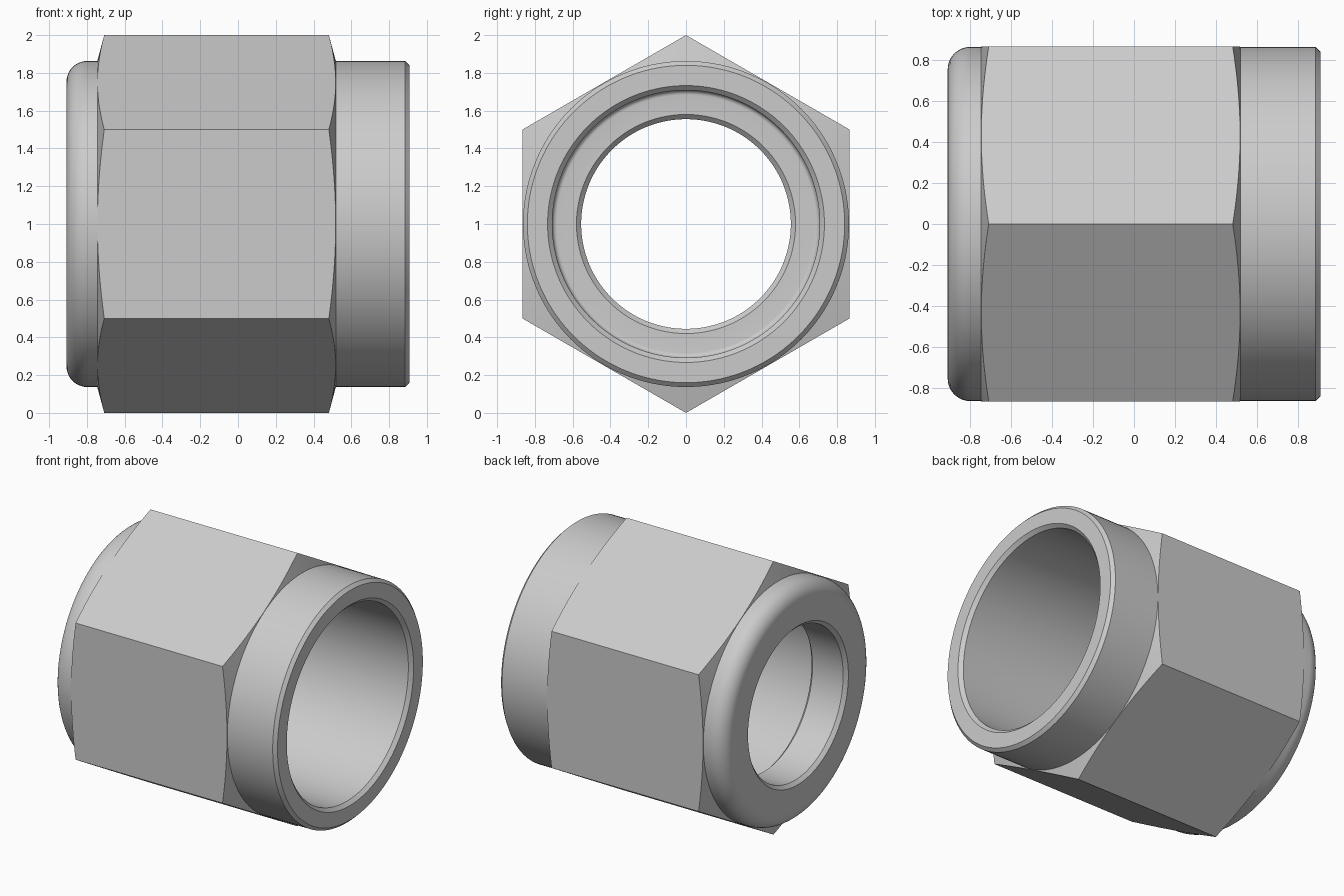
import bpy, bmesh, math
from mathutils import Matrix

cube = bpy.data.objects.get("Cube")
if cube:
    bpy.data.objects.remove(cube, do_unlink=True)

steel = bpy.data.materials.new("light grey metal")
steel.use_nodes = True
colour = (0.6, 0.6, 0.6, 1)
steel.diffuse_color = colour
steel.node_tree.nodes["Principled BSDF"].inputs["Base Color"].default_value = colour

CENTRE = (0, 0, 1)
END = 0.908      # half length along x
BODY = 0.863     # round body radius


def add_object(name, bm):
    bmesh.ops.recalc_face_normals(bm, faces=bm.faces)
    mesh = bpy.data.meshes.new(name)
    bm.to_mesh(mesh)
    bm.free()
    mesh.materials.append(steel)
    obj = bpy.data.objects.new(name, mesh)
    obj.location = CENTRE
    bpy.context.collection.objects.link(obj)
    return obj


def lathe(name, profile, steps=144):
    """Spin a closed (x, radius) profile about the x axis."""
    bm = bmesh.new()
    verts = [bm.verts.new((x, 0, r)) for x, r in profile]
    edges = [bm.edges.new((a, b)) for a, b in zip(verts, verts[1:] + verts[:1])]
    bmesh.ops.spin(bm, geom=verts + edges, cent=(0, 0, 0), axis=(1, 0, 0),
                   angle=math.tau, steps=steps)
    bmesh.ops.remove_doubles(bm, verts=bm.verts, dist=1e-4)
    return add_object(name, bm)


def arc(cx, cr, radius, start, end, steps=10):
    angles = [math.radians(start + (end - start) * i / steps) for i in range(steps + 1)]
    return [(cx + radius * math.cos(a), cr + radius * math.sin(a)) for a in angles]


# Turned blank: rounded left rim, coned collar, chamfered right end, stepped bore
ROUND, FILLET, FLOOR = 0.11, 0.025, -0.61
profile = arc(-END + ROUND, BODY - ROUND, ROUND, 180, 90)
profile += [(-0.745, BODY), (-0.700, 1.03), (0.473, 1.03), (0.518, BODY)]
profile += [(END - 0.023, BODY), (END, 0.84), (END, 0.733), (END - 0.025, 0.708)]
profile += arc(FLOOR + FILLET, 0.708 - FILLET, FILLET, 90, 180, 6)
profile += [(FLOOR, 0.58), (FLOOR - 0.025, 0.555), (-END + 0.025, 0.555), (-END, 0.58)]
nut = lathe("hex_nut_body", profile)

# Hexagonal prism that trims the collar to six flats, corners up and down
bm = bmesh.new()
bmesh.ops.create_cone(bm, cap_ends=True, segments=6, radius1=1, radius2=1, depth=3)
top = max(bm.verts, key=lambda v: v.co.y).co
turn = math.pi / 2 - math.atan2(top.y, top.x)
to_axis = Matrix.Rotation(math.pi / 2, 4, "Y")
bmesh.ops.transform(bm, matrix=Matrix.Rotation(turn + math.pi / 2, 4, "Z"), verts=bm.verts)
bmesh.ops.transform(bm, matrix=to_axis, verts=bm.verts)
hexagon = add_object("hex_trimmer", bm)
hexagon.hide_render = True

trim = nut.modifiers.new("hex_flats", "BOOLEAN")
trim.operation = "INTERSECT"
trim.solver = "EXACT"
trim.object = hexagon

bpy.ops.object.select_all(action="DESELECT")
nut.select_set(True)
bpy.context.view_layer.objects.active = nut
bpy.ops.object.modifier_apply(modifier=trim.name)
bpy.data.objects.remove(hexagon, do_unlink=True)
bpy.ops.object.shade_smooth_by_angle(angle=math.radians(25))
